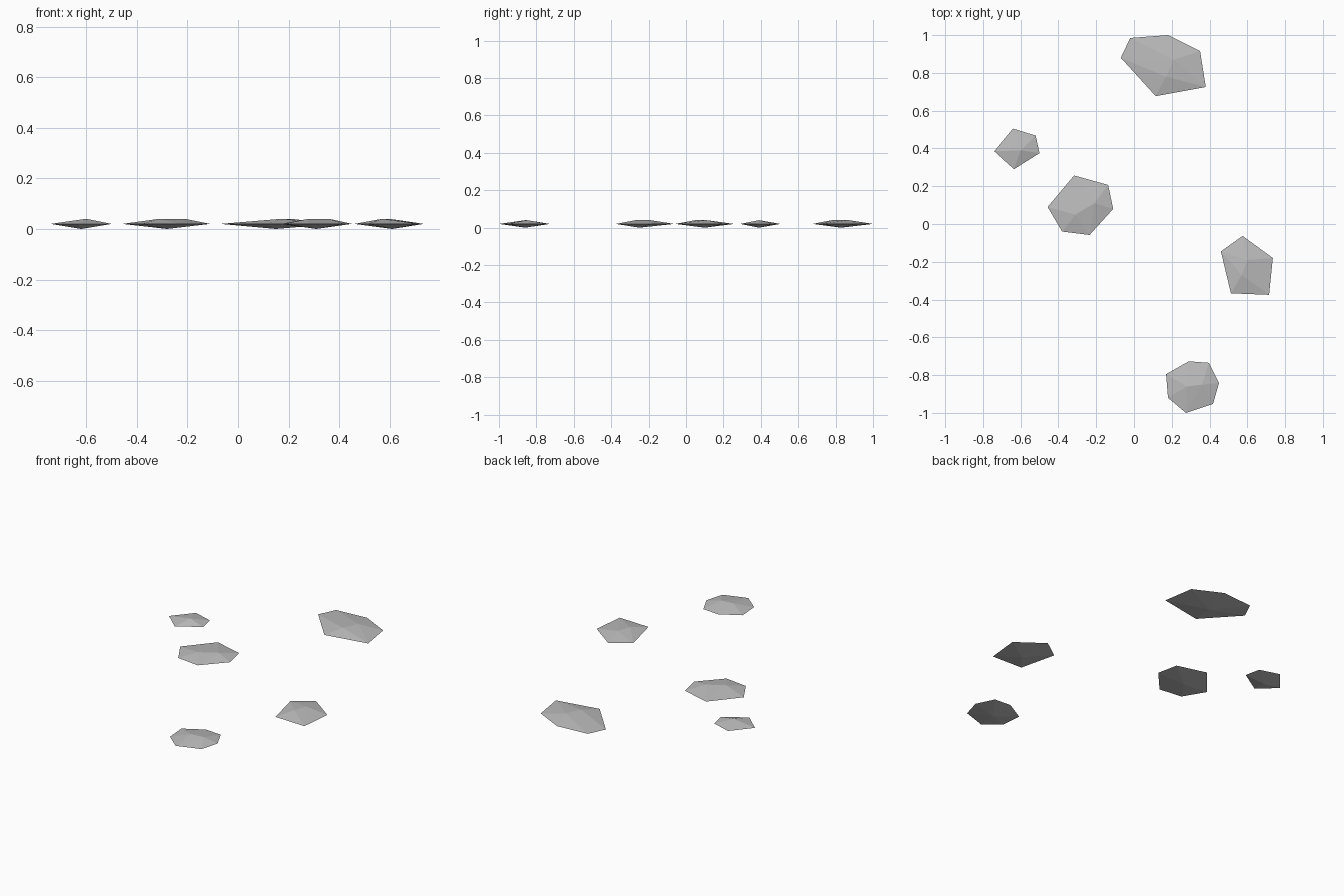
import bpy
import bmesh

if "Cube" in bpy.data.objects:
    bpy.data.objects.remove(bpy.data.objects["Cube"])

stone_grey = bpy.data.materials.new("stone_grey")
stone_grey.use_nodes = True
stone_grey.diffuse_color = (0.5, 0.5, 0.5, 1)
stone_grey.node_tree.nodes["Principled BSDF"].inputs["Base Color"].default_value = (0.5, 0.5, 0.5, 1)

RIM, TOP = 0.02, 0.04


def flat_stone(name, outline, crown, base):
    """Faceted pebble: convex hull of a rim, the raised points and a low point."""
    bm = bmesh.new()
    for points, z in ((outline, RIM), (crown, TOP), ([base], 0)):
        for x, y in points:
            bm.verts.new((x, y, z))
    bmesh.ops.convex_hull(bm, input=bm.verts[:])
    bmesh.ops.recalc_face_normals(bm, faces=bm.faces[:])
    mesh = bpy.data.meshes.new(name)
    bm.to_mesh(mesh)
    bm.free()
    mesh.materials.append(stone_grey)
    stone = bpy.data.objects.new(name, mesh)
    bpy.context.collection.objects.link(stone)


# Stepping stones, from the back to the front
flat_stone("back_stone",
           [(-.07, .88), (-.02, .985), (.18, 1), (.35, .915), (.38, .725), (.115, .677)],
           [(.21, .87), (.17, .78)], (.15, .83))
flat_stone("small_stone",
           [(-.64, .505), (-.52, .468), (-.5, .375), (-.635, .29), (-.74, .385)],
           [(-.6, .39)], (-.62, .39))
flat_stone("middle_stone",
           [(-.457, .09), (-.317, .257), (-.137, .207), (-.11, .08), (-.235, -.058), (-.38, -.04)],
           [(-.21, .11), (-.31, .05)], (-.28, .1))
flat_stone("left_stone",
           [(.46, -.145), (.575, -.063), (.735, -.18), (.715, -.375), (.513, -.367)],
           [(.57, -.27), (.6, -.19)], (.61, -.25))
flat_stone("front_stone",
           [(.17, -.795), (.29, -.727), (.397, -.735), (.45, -.842), (.418, -.953),
            (.275, -1), (.18, -.92)],
           [(.28, -.86), (.36, -.85)], (.31, -.86))
